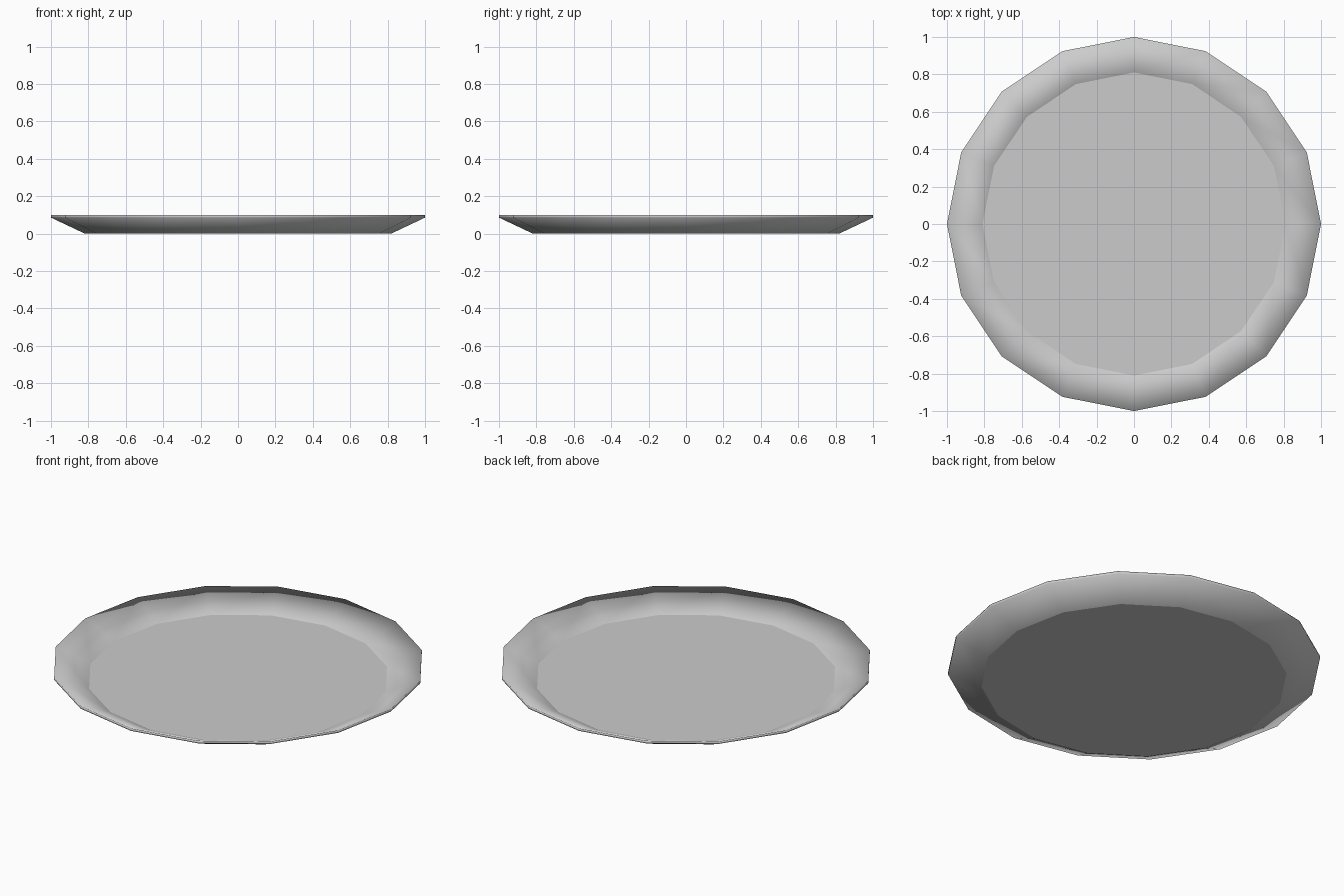
import bpy, bmesh
from math import cos, sin, pi

if "Cube" in bpy.data.objects:
    bpy.data.objects.remove(bpy.data.objects["Cube"])

SIDES = 16
# Cross-section (radius, height): underside, slope, rim, inner slope, floor
PROFILE = [(0.82, 0.0), (1.0, 0.085), (1.0, 0.10), (0.81, 0.017)]

bm = bmesh.new()
rings = [[bm.verts.new((r * cos(2 * pi * i / SIDES), r * sin(2 * pi * i / SIDES), z))
          for i in range(SIDES)] for r, z in PROFILE]

# Smooth sloping wall and rim
for a, b in zip(rings, rings[1:]):
    for i in range(SIDES):
        j = (i + 1) % SIDES
        bm.faces.new((a[i], a[j], b[j], b[i])).smooth = True

# Flat underside and floor with crisp borders
for cap in (bm.faces.new(rings[0][::-1]), bm.faces.new(rings[-1])):
    for e in cap.edges:
        e.smooth = False

mesh = bpy.data.meshes.new("plate")
bm.to_mesh(mesh)
bm.free()
bpy.context.collection.objects.link(bpy.data.objects.new("plate", mesh))
